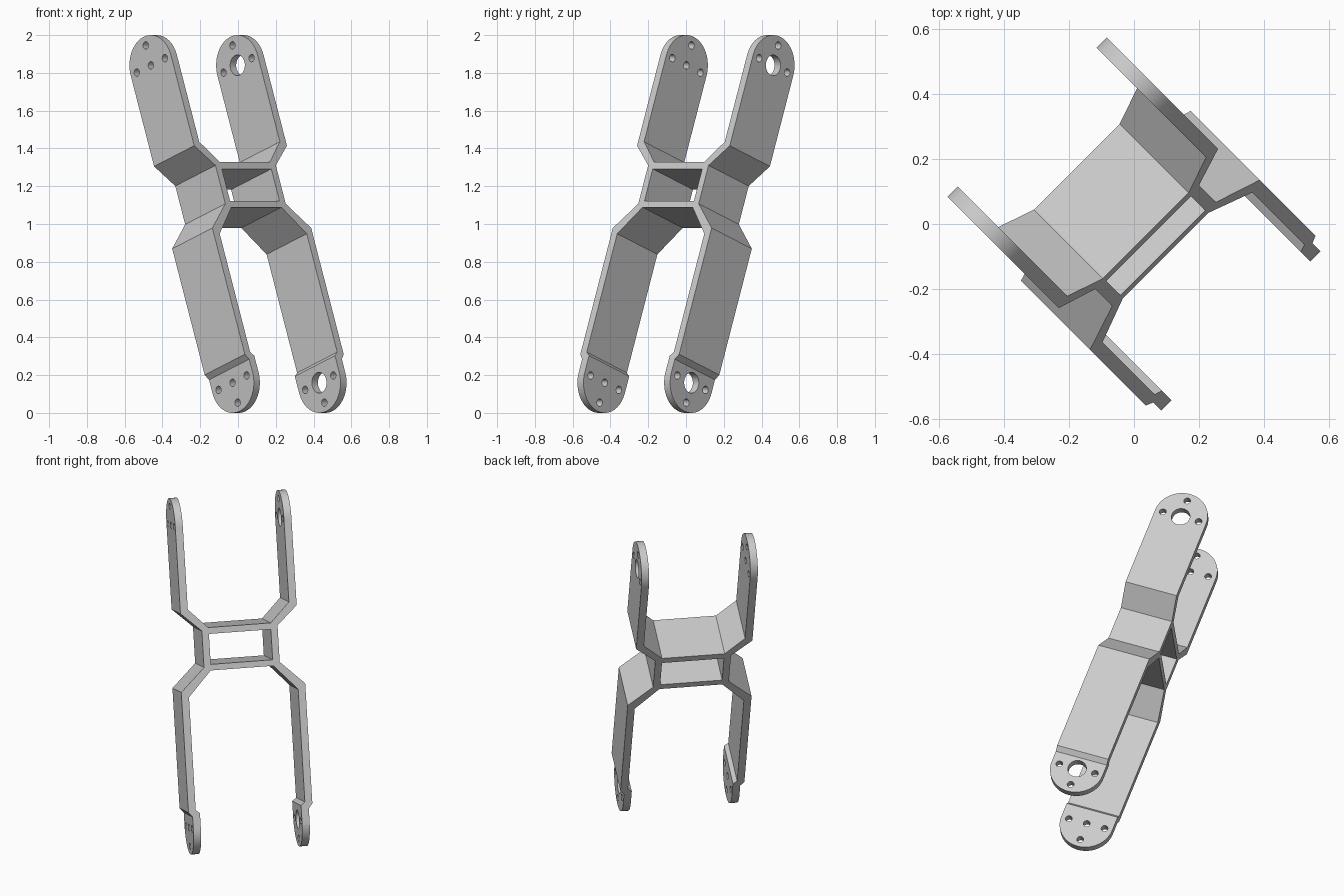
import bpy, bmesh, math
from mathutils import Matrix, Vector

cube = bpy.data.objects.get("Cube")
if cube:
    bpy.data.objects.remove(cube, do_unlink=True)

RADIUS = 0.16        # lug radius, also half the bracket depth
LUG = 0.894          # lug centre distance from the middle
PITCH = 0.112        # bolt hole distance from the lug centre

metal = bpy.data.materials.new("light_grey_metal")
metal.use_nodes = True
grey = (0.6, 0.6, 0.6, 1)
metal.diffuse_color = grey
metal.node_tree.nodes["Principled BSDF"].inputs["Base Color"].default_value = grey


def add_object(name, bm):
    bmesh.ops.recalc_face_normals(bm, faces=bm.faces)
    mesh = bpy.data.meshes.new(name)
    bm.to_mesh(mesh)
    bm.free()
    obj = bpy.data.objects.new(name, mesh)
    bpy.context.collection.objects.link(obj)
    mesh.materials.append(metal)
    return obj


def extrude(bm, vec):
    new = bmesh.ops.extrude_face_region(bm, geom=bm.faces[:])["geom"]
    bmesh.ops.translate(bm, vec=vec, verts=[v for v in new if isinstance(v, bmesh.types.BMVert)])


# Bracket profile: inner and outer lines of one arm, top to bottom
inner = [(.302, 1.1), (.302, .405), (.187, .29), (.185, .252), (.185, .072),
         (.187, .036), (.326, -.113), (.326, -.78), (.302, -.80), (.302, -1.1)]
outer = [(.347, 1.1), (.347, .383), (.226, .272), (.226, .252), (.226, .072),
         (.226, .056), (.370, -.081), (.370, -.792), (.347, -.82), (.347, -1.1)]
bm = bmesh.new()
rails = {}
for side in (-1, 1):
    for key, line in (("in", inner), ("out", outer)):
        rails[side, key] = [bm.verts.new((side * x, -0.2, z)) for x, z in line]
    a, b = rails[side, "in"], rails[side, "out"]
    for i in range(len(a) - 1):
        bm.faces.new((a[i], a[i + 1], b[i + 1], b[i]))
# Two cross bars around the window
left, right = rails[-1, "in"], rails[1, "in"]
for i in (2, 4):
    bm.faces.new((left[i], left[i + 1], right[i + 1], right[i]))
bmesh.ops.recalc_face_normals(bm, faces=bm.faces)
extrude(bm, (0, 0.4, 0))
bracket = add_object("double_fork_bracket", bm)

# Side outline with round ends
bm = bmesh.new()
steps = 32
outline = []
for end in (1, -1):
    for i in range(steps + 1):
        t = math.pi * i / steps
        outline.append(bm.verts.new((-0.5, end * RADIUS * math.cos(t),
                                     end * (LUG + RADIUS * math.sin(t)))))
bm.faces.new(outline)
extrude(bm, (1, 0, 0))
round_ends = add_object("round_end_cutter", bm)

# Bolt holes in every lug, a wide bore on one side and a small one on the other
bm = bmesh.new()
for side, bore in ((-1, 0.055), (1, 0.02)):
    for end in (1, -1):
        for y, z, r in ((0, 0, bore), (PITCH, 0, .02), (-PITCH, 0, .02), (0, PITCH, .02)):
            place = Matrix.Translation(Vector((side * 0.325, y, end * (LUG + z))))
            bmesh.ops.create_cone(bm, cap_ends=True, segments=32, radius1=r, radius2=r, depth=0.2,
                                  matrix=place @ Matrix.Rotation(math.pi / 2, 4, "Y"))
holes = add_object("hole_cutter", bm)

# Trim and drill the bracket
bpy.context.view_layer.objects.active = bracket
for cutter, operation in ((round_ends, "INTERSECT"), (holes, "DIFFERENCE")):
    cutter.hide_render = True
    mod = bracket.modifiers.new(cutter.name, "BOOLEAN")
    mod.object, mod.operation, mod.solver = cutter, operation, "EXACT"
    bpy.ops.object.modifier_apply(modifier=mod.name)
    bpy.data.objects.remove(cutter, do_unlink=True)

# Merge flat areas, smooth the round ends, and tilt into place
bm = bmesh.new()
bm.from_mesh(bracket.data)
bmesh.ops.remove_doubles(bm, verts=bm.verts, dist=1e-5)
bmesh.ops.dissolve_limit(bm, angle_limit=0.01, verts=bm.verts, edges=bm.edges)
bm.to_mesh(bracket.data)
bm.free()
bracket.select_set(True)
bpy.ops.object.shade_smooth_by_angle(angle=math.radians(20))
bracket.rotation_euler = (math.radians(20), 0, math.radians(-135))
bracket.location.z = 1
